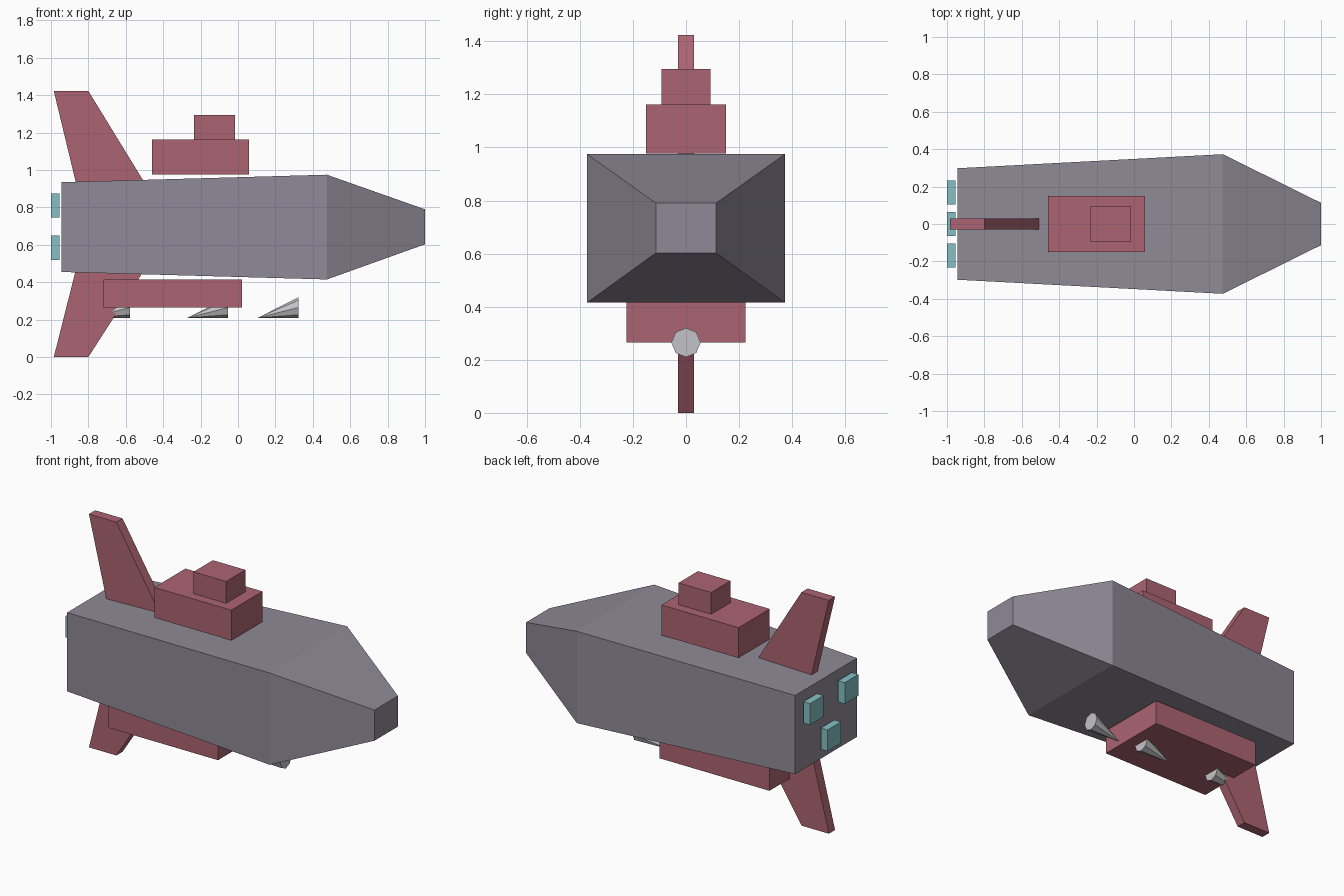
import bpy
from math import cos, sin, tau

cube = bpy.data.objects.get("Cube")
if cube:
    bpy.data.objects.remove(cube, do_unlink=True)


def material(name, color):
    mat = bpy.data.materials.new(name)
    mat.use_nodes = True
    mat.diffuse_color = (*color, 1)
    mat.node_tree.nodes["Principled BSDF"].inputs["Base Color"].default_value = (*color, 1)
    return mat


GREY = material("hull grey", (0.275, 0.255, 0.310))
RED = material("dusty red", (0.410, 0.128, 0.168))
TEAL = material("engine teal", (0.235, 0.525, 0.560))
SILVER = material("spike silver", (0.550, 0.550, 0.580))


def add_mesh(name, verts, faces, mat):
    mesh = bpy.data.meshes.new(name)
    mesh.from_pydata(verts, [], faces)
    mesh.materials.append(mat)
    obj = bpy.data.objects.new(name, mesh)
    bpy.context.collection.objects.link(obj)
    return obj


def loft(name, rings, mat):
    """Skin a list of equal-sized rings and cap both ends."""
    n = len(rings[0])
    verts = [v for ring in rings for v in ring]
    faces = [tuple(reversed(range(n))), tuple(range(len(verts) - n, len(verts)))]
    for r in range(len(rings) - 1):
        for i in range(n):
            j = (i + 1) % n
            faces.append((r * n + i, r * n + j, r * n + n + j, r * n + n + i))
    return add_mesh(name, verts, faces, mat)


def section(x, half_y, low, high):
    """Rectangle across the length of the ship."""
    return [(x, -half_y, low), (x, half_y, low), (x, half_y, high), (x, -half_y, high)]


def box(name, x0, x1, half_y, low, high, mat):
    return loft(name, [section(x0, half_y, low, high), section(x1, half_y, low, high)], mat)


# Tapered hull with blunt nose
loft("hull", [section(-0.945, 0.298, 0.455, 0.935),
              section(0.475, 0.373, 0.415, 0.975),
              section(1.0, 0.113, 0.603, 0.79)], GREY)

# Bridge tower and belly bay
box("bridge_base", -0.46, 0.06, 0.15, 0.977, 1.162, RED)
box("bridge_top", -0.235, -0.015, 0.093, 1.162, 1.295, RED)
box("belly_bay", -0.72, 0.022, 0.224, 0.265, 0.415, RED)

# Swept tail fins, rooted just inside the hull
for name, tip, root in (("upper_fin", 1.423, 0.925), ("lower_fin", 0.0, 0.475)):
    outline = [(-0.985, tip), (-0.8, tip), (-0.495, root), (-0.865, root)]
    if tip > root:
        outline.reverse()
    loft(name, [[(x, y, z) for x, z in outline] for y in (0.03, -0.03)], RED)

# Three engine blocks behind the stern
for name, y, z in (("left_engine", 0.168, 0.81), ("right_engine", -0.168, 0.81),
                   ("lower_engine", 0.0, 0.585)):
    engine = box(name, -1.0, -0.955, 0.065, z - 0.065, z + 0.065, TEAL)
    engine.location.y = y

# Slanted eight-sided spikes under the belly, points trailing
for name, x in (("front_spike", 0.323), ("middle_spike", -0.053), ("rear_spike", -0.577)):
    sides, radius, z = 8, 0.055, 0.265
    rim = [(x, radius * sin(tau * i / sides), z - radius * cos(tau * i / sides))
           for i in range(sides)]
    faces = [tuple(range(sides))]
    faces += [((i + 1) % sides, i, sides) for i in range(sides)]
    add_mesh(name, rim + [(x - 0.217, 0, z - radius)], faces, SILVER)
